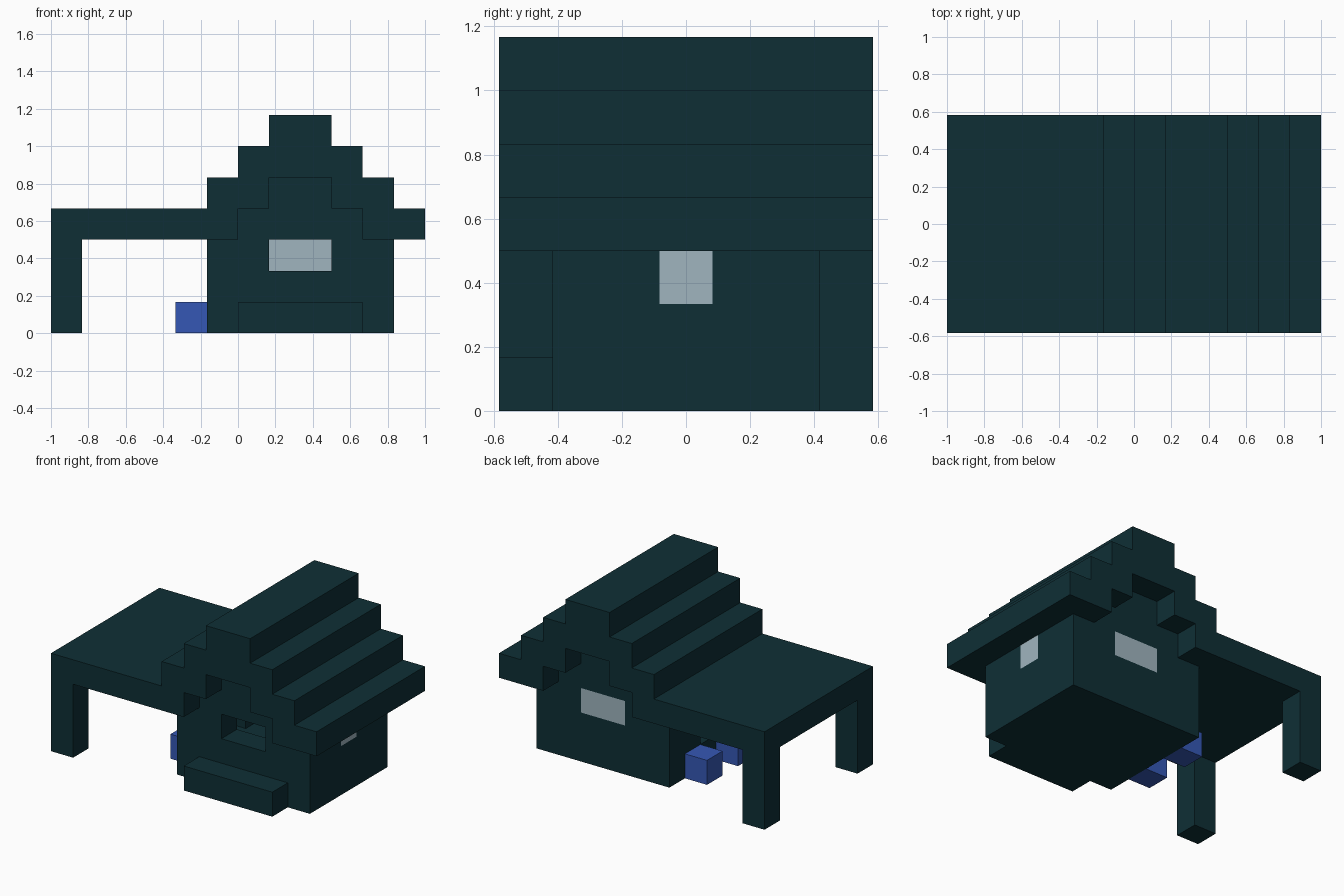
import bpy
import bmesh

cube = bpy.data.objects.get("Cube")
if cube:
    bpy.data.objects.remove(cube, do_unlink=True)

U = 1 / 6  # one block


def material(name, rgb):
    m = bpy.data.materials.new(name)
    m.use_nodes = True
    m.diffuse_color = (*rgb, 1)
    bsdf = m.node_tree.nodes["Principled BSDF"]
    bsdf.inputs["Base Color"].default_value = (*rgb, 1)
    bsdf.inputs["Roughness"].default_value = 0.9
    return m


TEAL = material("dark_teal", (0.0045, 0.028, 0.036))
GLASS = material("pale_glass", (0.35, 0.46, 0.52))
BLUE = material("flower_blue", (0.036, 0.097, 0.46))


def prism(name, outline, y0, y1, mat):
    """Extrude an x-z outline, given in blocks, from y0 to y1."""
    bm = bmesh.new()
    verts = [bm.verts.new(((x - 6) * U, (y0 - 3.5) * U, z * U)) for x, z in outline]
    face = bm.faces.new(verts)
    ext = bmesh.ops.extrude_face_region(bm, geom=[face])["geom"]
    moved = [v for v in ext if isinstance(v, bmesh.types.BMVert)]
    bmesh.ops.translate(bm, verts=moved, vec=(0, (y1 - y0) * U, 0))
    bmesh.ops.recalc_face_normals(bm, faces=bm.faces)
    mesh = bpy.data.meshes.new(name)
    bm.to_mesh(mesh)
    bm.free()
    mesh.materials.append(mat)
    ob = bpy.data.objects.new(name, mesh)
    bpy.context.collection.objects.link(ob)
    return ob


def box(name, x, y, z, mat):
    outline = [(x[0], z[0]), (x[1], z[0]), (x[1], z[1]), (x[0], z[1])]
    return prism(name, outline, *y, mat)


def mirrored(half):
    """Complete a right-hand outline about the ridge line x = 8."""
    return half + [(16 - x, z) for x, z in reversed(half)]


def cut(target, x, y, z):
    cutter = box("cutter", x, y, z, TEAL)
    cutter.hide_render = True
    mod = target.modifiers.new("cut", "BOOLEAN")
    mod.operation, mod.solver, mod.object = "DIFFERENCE", "EXACT", cutter
    graph = bpy.context.evaluated_depsgraph_get()
    mesh = bpy.data.meshes.new_from_object(target.evaluated_get(graph))
    target.modifiers.clear()
    target.data = mesh
    bpy.data.objects.remove(cutter, do_unlink=True)


# Hollow house with stepped gables, windows and a side door
gable = mirrored([(11, 0), (11, 3), (10, 3), (10, 4), (9, 4), (9, 5)])
house = prism("house_walls", gable, 1, 6, TEAL)
cut(house, (6, 10), (2, 5), (1, 8))
cut(house, (7, 9), (0.5, 2.5), (2, 3))
cut(house, (7, 9), (4.5, 6.5), (2, 3))
cut(house, (9.5, 11.5), (3, 4), (2, 3))
cut(house, (4.5, 6.5), (3, 4), (1, 3))

# Glass in the back and side windows; the front one is open
box("back_window", (7, 9), (5, 6), (2, 3), GLASS)
box("side_window", (10, 11), (3, 4), (2, 3), GLASS)

# Stepped roof running on into the flat porch cover
roof = [(12, 4), (11, 4), (11, 5), (10, 5), (10, 6), (9, 6), (9, 7)]
underside = [(9, 5), (9, 4), (10, 4), (10, 3)]
outline = mirrored(roof)[:-1] + [(0, 4), (0, 3)]
outline += mirrored(underside[::-1])[::-1] + [(12, 3)]
prism("roof_and_porch", outline, 0, 7, TEAL)

# Front ledge
box("front_step", (6, 10), (0, 1), (0, 1), TEAL)

# Porch posts and the blocks beside the door
for side, post_y, flower_y in (("front", 0, 2), ("back", 6, 4)):
    box(side + "_porch_post", (0, 1), (post_y, post_y + 1), (0, 3), TEAL)
    box(side + "_flower_block", (4, 5), (flower_y, flower_y + 1), (0, 1), BLUE)
